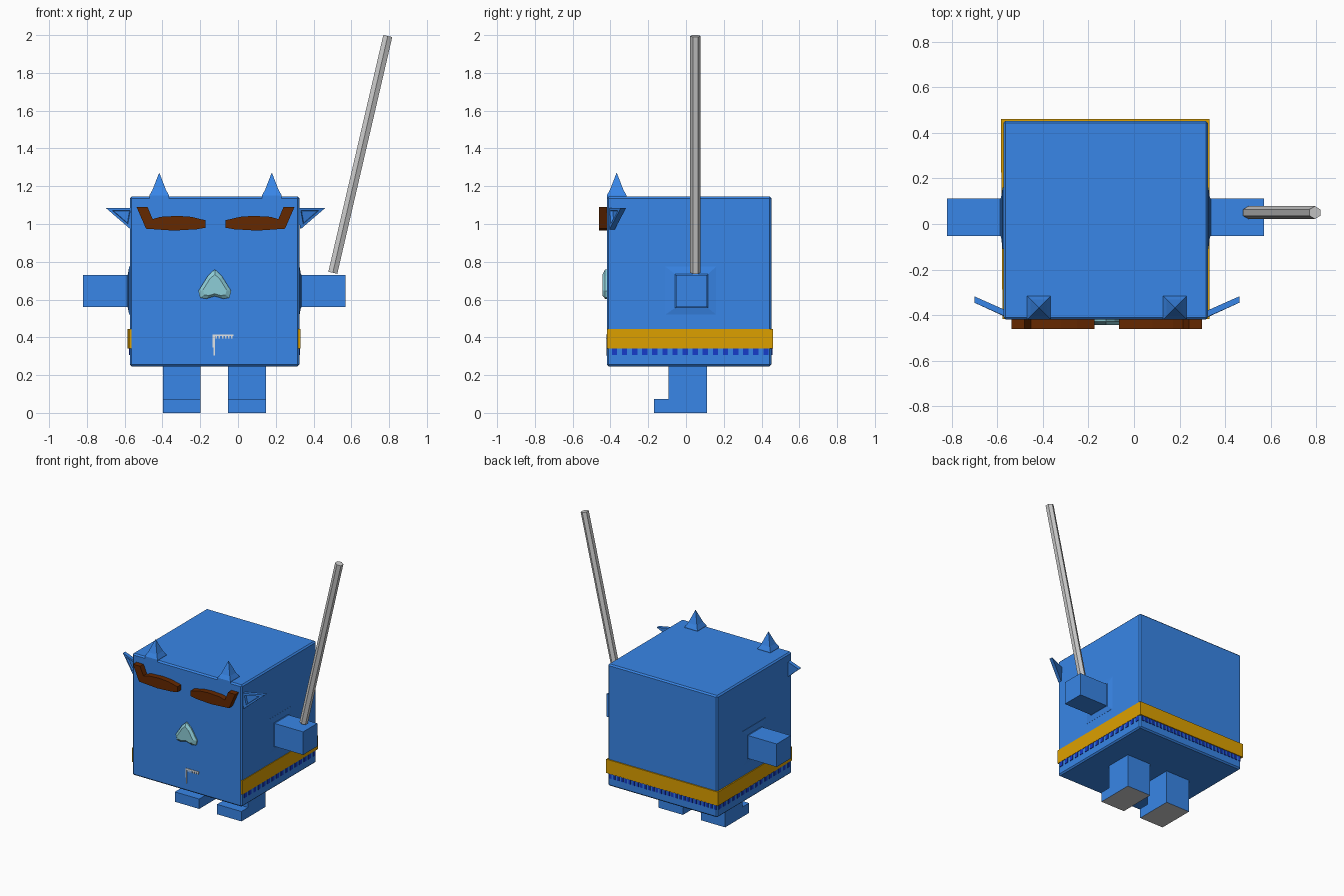
import bpy, bmesh, math
from mathutils import Vector

if "Cube" in bpy.data.objects:
    bpy.data.objects.remove(bpy.data.objects["Cube"])

CX = -0.125  # symmetry plane of the limbs
FX = -0.119  # symmetry plane of the face


def mat(name, rgb):
    m = bpy.data.materials.new(name)
    m.diffuse_color = (*rgb, 1)
    m.use_nodes = True
    m.node_tree.nodes["Principled BSDF"].inputs["Base Color"].default_value = m.diffuse_color
    return m


BLUE = mat("body blue", (0.040, 0.238, 0.80))
GOLD = mat("belt gold", (0.72, 0.35, 0.0))
NAVY = mat("trim dark blue", (0.008, 0.045, 0.60))
BROWN = mat("brow brown", (0.13, 0.021, 0.0))
TEAL = mat("nose pale teal", (0.27, 0.61, 0.68))
GREY = mat("rod grey", (0.60, 0.60, 0.60))
WHITE = mat("mouth white", (0.90, 0.92, 0.94))


def obj(name, bm, *mats):
    bmesh.ops.recalc_face_normals(bm, faces=bm.faces)
    me = bpy.data.meshes.new(name)
    bm.to_mesh(me)
    bm.free()
    for m in mats:
        me.materials.append(m)
    o = bpy.data.objects.new(name, me)
    bpy.context.collection.objects.link(o)
    return o


def add_box(bm, lo, hi):
    vs = bmesh.ops.create_cube(bm, size=1)["verts"]
    for v in vs:
        v.co = [(a + b) / 2 + c * (b - a) for a, b, c in zip(lo, hi, v.co)]
    return vs


def box(name, lo, hi, m):
    bm = bmesh.new()
    add_box(bm, lo, hi)
    return obj(name, bm, m)


def loft(name, rings, m):
    """Skin a list of equally long rings and cap both ends."""
    bm = bmesh.new()
    vr = [[bm.verts.new(p) for p in r] for r in rings]
    n = len(rings[0])
    for a, b in zip(vr, vr[1:]):
        for i in range(n):
            j = (i + 1) % n
            bm.faces.new((a[i], a[j], b[j], b[i]))
    bm.faces.new(vr[0])
    bm.faces.new(vr[-1])
    return obj(name, bm, m)


def square(c, r, z):
    return [(c[0] + sx * r, c[1] + sy * r, z)
            for sx, sy in ((-1, -1), (1, -1), (1, 1), (-1, 1))]


# Cube body with slightly softened edges
body = box("body", (-0.573, -0.419, 0.246), (0.325, 0.452, 1.146), BLUE)
bev = body.modifiers.new("edge", "BEVEL")
bev.width = 0.01
bev.segments = 1

for side, s in (("left", -1), ("right", 1)):
    def X(d):
        return CX + s * d

    def F(d):
        return FX + s * d

    # Arm block growing from a shallow swelling on the body
    def arm_ring(d, y0, y1, z0, z1):
        return [(X(d), y0, z0), (X(d), y1, z0), (X(d), y1, z1), (X(d), y0, z1)]
    loft(side + "_arm", [arm_ring(0.44, -0.11, 0.16, 0.52, 0.775),
                         arm_ring(0.451, -0.11, 0.16, 0.52, 0.775),
                         arm_ring(0.458, -0.057, 0.116, 0.556, 0.734),
                         arm_ring(0.462, -0.053, 0.112, 0.56, 0.73),
                         arm_ring(0.695, -0.053, 0.112, 0.56, 0.73)], BLUE)

    # Leg and foot as one L-shaped profile, with a grey sole
    prof = [(-0.17, 0), (0.11, 0), (0.11, 0.255), (-0.092, 0.255),
            (-0.092, 0.073), (-0.17, 0.073)]
    leg = loft(side + "_leg", [[(X(d), y, z) for y, z in prof]
                               for d in (0.073, 0.272)], BLUE)
    leg.data.materials.append(GREY)
    for p in leg.data.polygons:
        if p.normal.z < -0.9 and p.center.z < 0.01:
            p.material_index = 1

    # Horn with flared foot
    hc = (F(0.298), -0.367)
    loft(side + "_horn", [square(hc, 0.052, 1.135), square(hc, 0.052, 1.152),
                          square(hc, 0.036, 1.18), square(hc, 0.001, 1.27)], BLUE)

    # Swept-back triangular ear with sunken front
    tri = [(0.43, -0.412, 1.085), (0.581, -0.345, 1.085), (0.450, -0.405, 0.972)]
    mid = [sum(t[k] for t in tri) / 3 for k in range(3)]

    def ear(f, dy):
        return [(F(mid[0] + (a - mid[0]) * f), mid[1] + (b - mid[1]) * f + dy,
                 mid[2] + (c - mid[2]) * f) for a, b, c in tri]
    loft(side + "_ear", [ear(1, 0.028), ear(1, 0), ear(0.62, 0), ear(0.55, 0.014)], BLUE)

    # Heavy hooked eyebrow
    brow = [(0.054, 1.02), (0.13, 1.038), (0.20, 1.043), (0.29, 1.038),
            (0.333, 1.026), (0.360, 1.09), (0.418, 1.09), (0.368, 0.975),
            (0.22, 0.965), (0.10, 0.972), (0.054, 0.98)]
    loft(side + "_eyebrow", [[(F(d), y, z) for d, z in brow]
                             for y in (-0.41, -0.46)], BROWN)

# Upside-down heart nose, domed forward
heart = [(0, 0.76), (0.037, 0.725), (0.087, 0.645), (0.078, 0.61), (0.045, 0.604),
         (0, 0.618), (-0.045, 0.604), (-0.078, 0.61), (-0.087, 0.645), (-0.037, 0.725)]
loft("nose", [[(FX - 0.004 + x * f, y, 0.665 + (z - 0.665) * f) for x, z in heart]
              for f, y in ((1, -0.41), (1, -0.428), (0.72, -0.442))], TEAL)

# Mouth: short upper line, row of small teeth, long fang
bm = bmesh.new()
add_box(bm, (-0.135, -0.423, 0.406), (-0.025, -0.417, 0.416))
for i in range(6):
    x = -0.118 + i * 0.016
    add_box(bm, (x, -0.423, 0.394), (x + 0.008, -0.417, 0.407))
add_box(bm, (-0.135, -0.423, 0.345), (-0.123, -0.417, 0.410))
add_box(bm, (-0.130, -0.423, 0.305), (-0.123, -0.417, 0.346))
obj("mouth", bm, WHITE)

# Gold belt around sides and back, open at the front, slightly askew on the left
bm = bmesh.new()
for v in add_box(bm, (-0.584, -0.417, 0.342), (-0.565, 0.461, 0.444)):
    if v.co.x < -0.58 and v.co.y < 0:
        v.co.x = -0.5765
add_box(bm, (0.318, -0.417, 0.342), (0.330, 0.461, 0.444))
add_box(bm, (-0.584, 0.447, 0.342), (0.330, 0.461, 0.444))
obj("belt", bm, GOLD)

# Dark fringe below the belt, finer across the back
bm = bmesh.new()
for i in range(16):
    y = -0.393 + i * 0.0535
    for x0, x1 in ((-0.577, -0.570), (0.322, 0.329)):
        add_box(bm, (x0, y, 0.306), (x1, y + 0.028, 0.344))
for i in range(28):
    x = -0.565 + i * 0.0317
    add_box(bm, (x, 0.449, 0.306), (x + 0.017, 0.457, 0.344))
obj("belt_fringe", bm, NAVY)

# Long six-sided rod standing on the right arm
a, b = Vector((0.502, 0.05, 0.742)), Vector((0.793, 0.05, 1.995))
axis = (b - a).normalized()
w = Vector((0, 1, 0))
u = w.cross(axis)
loft("rod", [[p + 0.028 * (math.sin(k * math.pi / 3) * u + math.cos(k * math.pi / 3) * w)
              for k in range(6)] for p in (a, b)], GREY)
